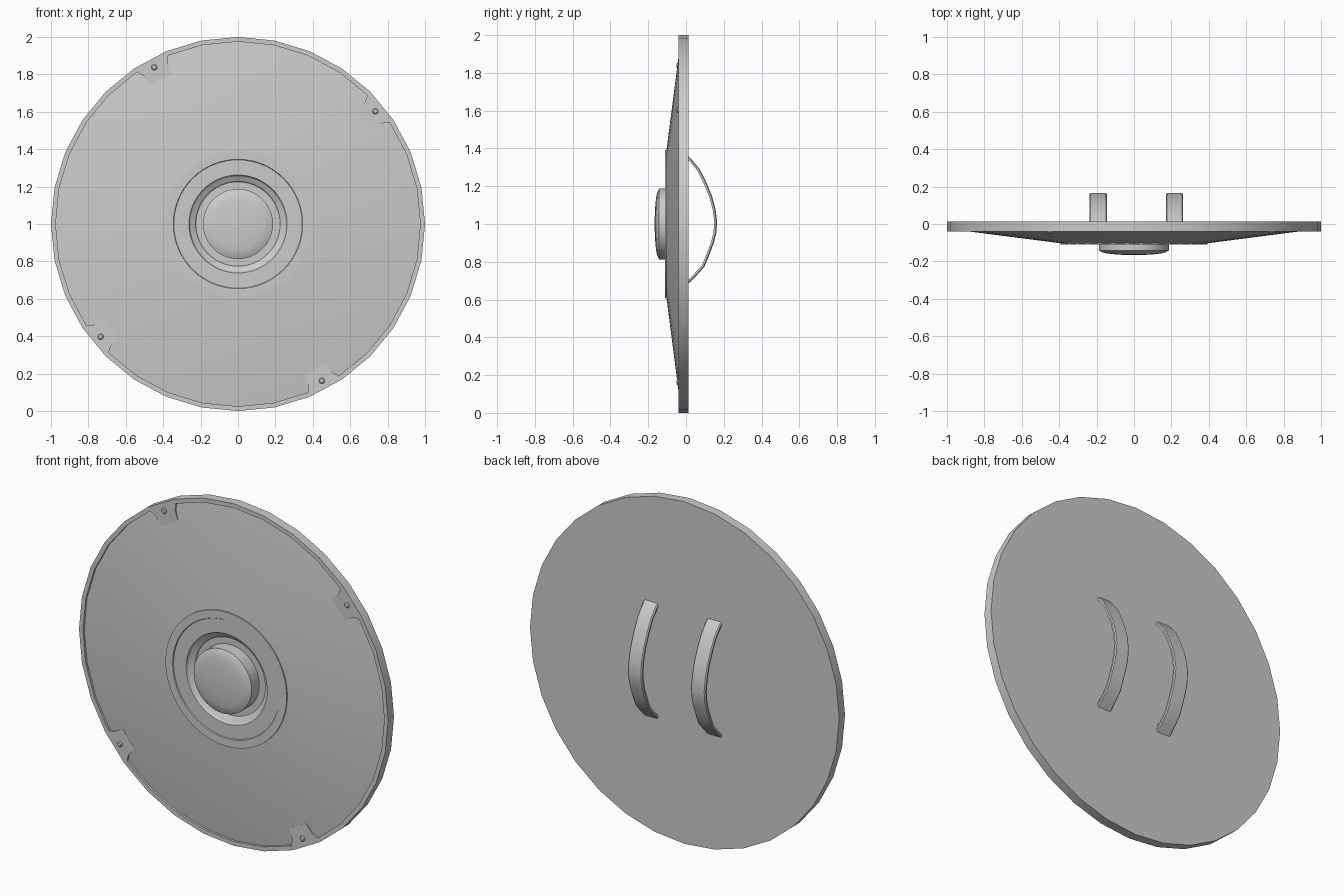
import bpy, bmesh, math

if "Cube" in bpy.data.objects:
    bpy.data.objects.remove(bpy.data.objects["Cube"])

CZ = 1.0   # shield centre height


def finish(name, bm, angle=30):
    bmesh.ops.remove_doubles(bm, verts=bm.verts, dist=1e-5)
    bmesh.ops.recalc_face_normals(bm, faces=bm.faces)
    me = bpy.data.meshes.new(name)
    bm.to_mesh(me)
    bm.free()
    ob = bpy.data.objects.new(name, me)
    bpy.context.collection.objects.link(ob)
    bpy.ops.object.select_all(action='DESELECT')
    ob.select_set(True)
    bpy.context.view_layer.objects.active = ob
    bpy.ops.object.shade_smooth_by_angle(angle=math.radians(angle))
    return ob


def polar(r, y, deg):
    a = math.radians(deg)
    return (r * math.cos(a), y, CZ + r * math.sin(a))


def revolve(name, profile, sides, angle=30):
    """Closed solid from a (radius, y) profile that starts and ends on the axis."""
    bm = bmesh.new()
    rings = []
    for r, y in profile:
        n = 1 if r == 0 else sides
        rings.append([bm.verts.new(polar(r, y, 360 * i / sides)) for i in range(n)])
    for a, b in zip(rings, rings[1:]):
        for i in range(sides):
            j = (i + 1) % sides
            quad = [a[i % len(a)], a[j % len(a)], b[j % len(b)], b[i % len(b)]]
            bm.faces.new(list(dict.fromkeys(quad)))
    return finish(name, bm, angle)


def prism(name, outline, y0, y1):
    """Extrude (radius, degrees) outline along y."""
    bm = bmesh.new()
    lo = [bm.verts.new(polar(r, y0, d)) for r, d in outline]
    hi = [bm.verts.new(polar(r, y1, d)) for r, d in outline]
    bm.faces.new(lo)
    bm.faces.new(hi)
    for i in range(len(lo)):
        j = (i + 1) % len(lo)
        bm.faces.new([lo[i], lo[j], hi[j], hi[i]])
    return finish(name, bm)


# Faceted body: flat back, rim lip, shallow cone with a central well
revolve("shield_body", [(0, .013), (1, .013), (1, -.041), (.975, -.041), (.975, -.028),
                        (.385, -.104), (.30, -.104), (.29, -.06), (0, -.06)], 32, 20)

# Stepped collar around the boss
revolve("collar", [(0, -.055), (.392, -.055), (.392, -.110), (.346, -.110), (.343, -.105),
                   (.262, -.105), (.255, -.092), (.23, -.078), (.225, -.070), (0, -.070)], 64, 25)

# Domed boss
dome = [(.187 * math.cos(t), -.142 - .024 * math.sin(t))
        for t in [math.acos(1 - k / 8) for k in range(8)]]
revolve("boss", [(0, -.06), (.187, -.06)] + dome + [(0, -.166)], 64, 40)

# Rim tabs, each filling one facet, with a rivet
for n, d in enumerate((39.375, 118.125, 219.375, 298.125)):
    h = 5.625
    prism(f"rim_tab_{n}", [(.98, d - h), (.98, d + h), (.94, d + h - 1.2),
                           (.88, d + h - 1.6), (.88, d - h + 1.6), (.94, d - h + 1.2)],
          -.041, -.005)
    rivet = revolve(f"rivet_{n}", [(0, .01), (.016, .01), (.016, -.004),
                                   (.011, -.009), (0, -.010)], 12)
    x, _, z = polar(.95, 0, d)
    rivet.location = (x, -.041, z - CZ)

# Curved arm straps on the back
path = [(1.365, .008), (1.335, .036), (1.29, .073), (1.225, .106), (1.15, .137), (1.08, .156),
        (1.01, .165), (.95, .160), (.90, .147), (.84, .125), (.775, .098), (.725, .054), (.68, .008)]
for name, x0, x1 in (("strap_left", -.239, -.145), ("strap_right", .171, .263)):
    bm = bmesh.new()
    rows = []
    for i, (z, y) in enumerate(path):
        a, b = path[max(i - 1, 0)], path[min(i + 1, len(path) - 1)]
        dz, dy = b[0] - a[0], b[1] - a[1]
        k = .015 / math.hypot(dz, dy)
        zi, yi = z + dy * k, y - dz * k          # outward normal
        zi, yi = 2 * z - zi, 2 * y - yi          # flip to the inner side
        c = .006
        rows.append([bm.verts.new(p) for p in (
            (x0 + c, y, z), (x1 - c, y, z), (x1, (y * 2 + yi) / 3, (z * 2 + zi) / 3),
            (x1, yi, zi), (x0, yi, zi), (x0, (y * 2 + yi) / 3, (z * 2 + zi) / 3))])
    for a, b in zip(rows, rows[1:]):
        for i in range(6):
            j = (i + 1) % 6
            bm.faces.new([a[i], a[j], b[j], b[i]])
    bm.faces.new(rows[0])
    bm.faces.new(rows[-1])
    finish(name, bm, 35)
